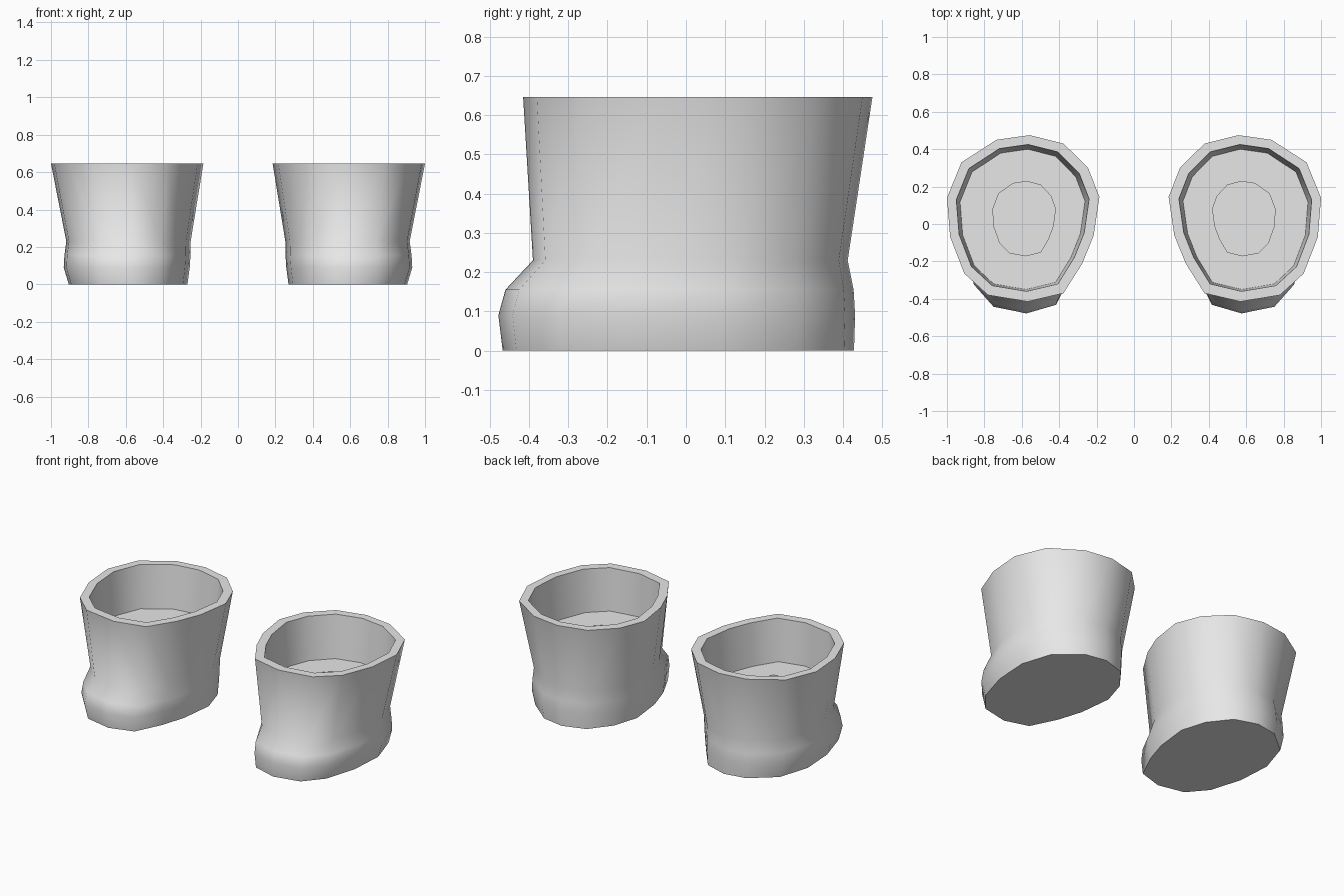
import bpy, bmesh, math

if "Cube" in bpy.data.objects:
    bpy.data.objects.remove(bpy.data.objects["Cube"])

mat = bpy.data.materials.new("plain grey")
mat.diffuse_color = (0.8, 0.8, 0.8, 1)
mat.use_nodes = True
mat.node_tree.nodes["Principled BSDF"].inputs["Base Color"].default_value = mat.diffuse_color

# Outline of the boot opening, counter-clockwise from above
OUTLINE = [(.56, .475), (.38, .43), (.25, .30), (.19, .145), (.22, -.06), (.28, -.21),
           (.38, -.37), (.57, -.415), (.78, -.38), (.905, -.265), (.98, -.07),
           (.997, .14), (.92, .33), (.735, .45)]
X0, X1, Y0, Y1 = .19, .997, -.415, .475

# Rings from sole, up the outside, over the rim and down inside: z, x min, x max, y min, y max
RINGS = [(0, .27, .905, -.467, .428),
         (.09, .258, .932, -.478, .431),
         (.155, .254, .928, -.46, .427),
         (.23, .253, .918, -.39, .412),
         (.646, .185, 1.0, -.415, .475),
         (.646, .24, .95, -.36, .425),
         (.38, .262, .93, -.35, .40),
         (.38, .42, .755, -.17, .228),
         (.22, .42, .755, -.17, .228)]


def boot(name, side):
    bm = bmesh.new()
    rings = []
    for z, a, b, c, d in RINGS:
        rings.append([bm.verts.new((side * (a + (x - X0) / (X1 - X0) * (b - a)),
                                    c + (y - Y0) / (Y1 - Y0) * (d - c), z))
                      for x, y in OUTLINE])
    n = len(OUTLINE)
    for lo, hi in zip(rings, rings[1:]):
        for i in range(n):
            j = (i + 1) % n
            bm.faces.new((lo[i], lo[j], hi[j], hi[i]))
    bm.faces.new(rings[0])    # sole
    bm.faces.new(rings[-1])   # bottom of the inner recess
    bmesh.ops.recalc_face_normals(bm, faces=bm.faces)
    me = bpy.data.meshes.new(name)
    bm.to_mesh(me)
    bm.free()
    me.materials.append(mat)
    ob = bpy.data.objects.new(name, me)
    bpy.context.collection.objects.link(ob)
    bpy.ops.object.select_all(action='DESELECT')
    ob.select_set(True)
    bpy.context.view_layer.objects.active = ob
    bpy.ops.object.shade_smooth_by_angle(angle=math.radians(55))


boot("left_boot", 1)
boot("right_boot", -1)
